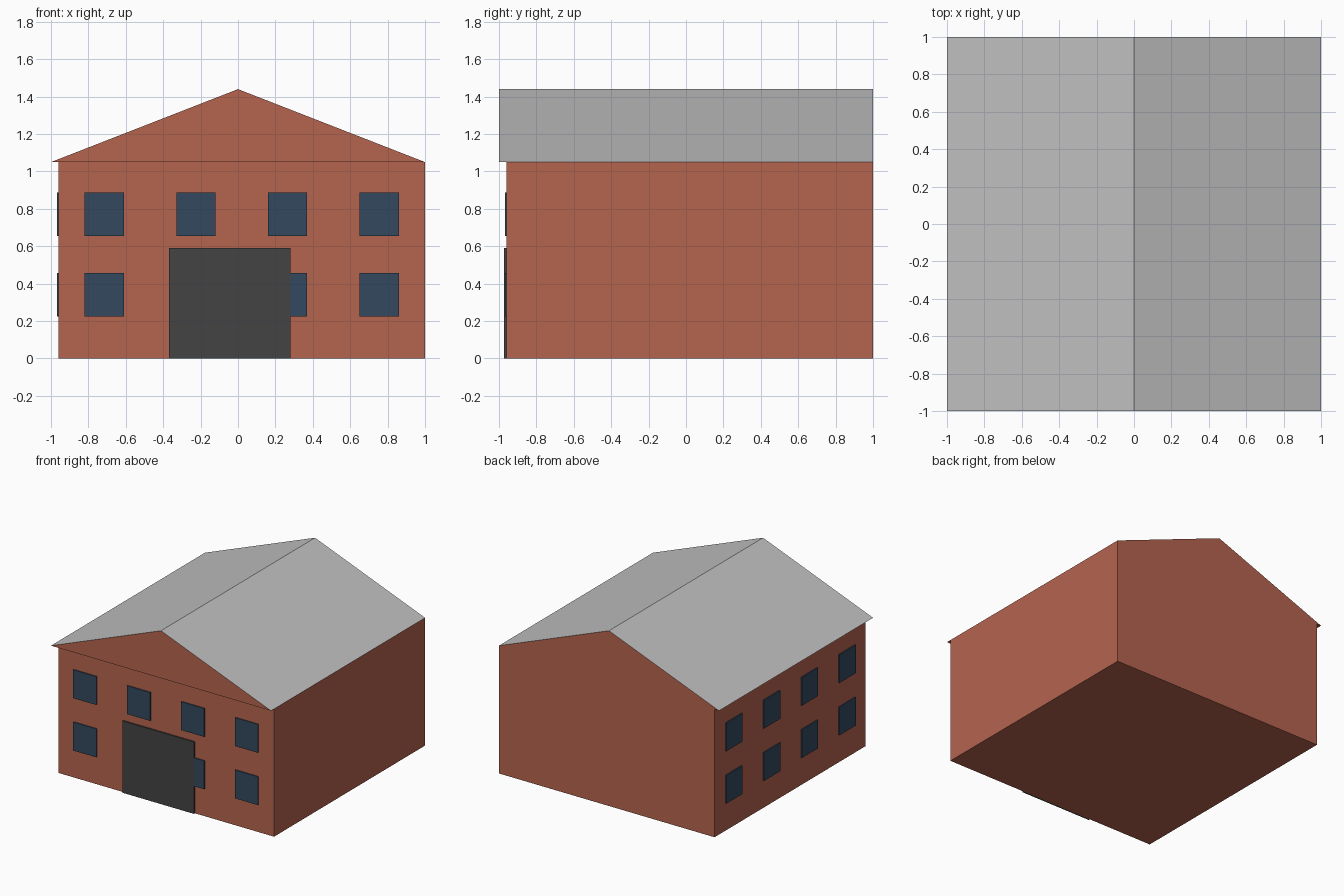
import bpy
import bmesh

cube = bpy.data.objects.get("Cube")
if cube:
    bpy.data.objects.remove(cube, do_unlink=True)


def material(name, hex_code):
    """Flat material from an sRGB hex colour, stored as linear values."""
    srgb = [int(hex_code[i:i + 2], 16) / 255 for i in (0, 2, 4)]
    colour = [((c + 0.055) / 1.055) ** 2.4 for c in srgb] + [1.0]
    mat = bpy.data.materials.new(name)
    mat.use_nodes = True
    mat.diffuse_color = colour
    bsdf = mat.node_tree.nodes["Principled BSDF"]
    bsdf.inputs["Base Color"].default_value = colour
    bsdf.inputs["Roughness"].default_value = 0.9
    return mat


brick = material("brick red", "b5644f")
slate = material("roof grey", "c0c0c0")
glass = material("window blue", "34495e")
dark = material("door charcoal", "434343")


def extrude_profile(name, profile, y0, y1, mats):
    """Extrude an x-z outline along y."""
    bm = bmesh.new()
    face = bm.faces.new([bm.verts.new((x, y0, z)) for x, z in profile])
    new = bmesh.ops.extrude_face_region(bm, geom=[face])["geom"]
    moved = [v for v in new if isinstance(v, bmesh.types.BMVert)]
    bmesh.ops.translate(bm, verts=moved, vec=(0, y1 - y0, 0))
    bmesh.ops.recalc_face_normals(bm, faces=bm.faces)
    mesh = bpy.data.meshes.new(name)
    bm.to_mesh(mesh)
    bm.free()
    for mat in mats:
        mesh.materials.append(mat)
    obj = bpy.data.objects.new(name, mesh)
    bpy.context.collection.objects.link(obj)
    return obj


def box(name, x0, x1, y0, y1, z0, z1, mat):
    outline = [(x0, z0), (x1, z0), (x1, z1), (x0, z1)]
    return extrude_profile(name, outline, y0, y1, [mat])


WALL = -0.96      # front and right wall planes
EAVE = 1.05
BACK = WALL + 0.0005
PANE = WALL - 0.009

# Brick body, flush with the roof on the back and left
box("walls", WALL, 1, WALL, 1, 0, EAVE, brick)

# Gabled roof: brick ends, grey slopes
roof = extrude_profile("roof", [(-1, EAVE), (1, EAVE), (0, 1.44)], -1, 1,
                       [brick, slate])
for poly in roof.data.polygons:
    poly.material_index = int(poly.normal.z > 0.5)

# Two rows of four windows on the front and on the right wall
for row, sill in (("lower", 0.225), ("upper", 0.655)):
    for i in range(4):
        start = -0.82 + i * 0.49
        end = start + 0.21
        top = sill + 0.233
        box(f"front_window_{row}_{i + 1}", start, end, PANE, BACK,
            sill, top, glass)
        box(f"side_window_{row}_{i + 1}", PANE, BACK, start, end,
            sill, top, glass)

# Large front door, standing just proud of the windows
box("front_door", -0.37, 0.28, WALL - 0.013, BACK, 0, 0.59, dark)
